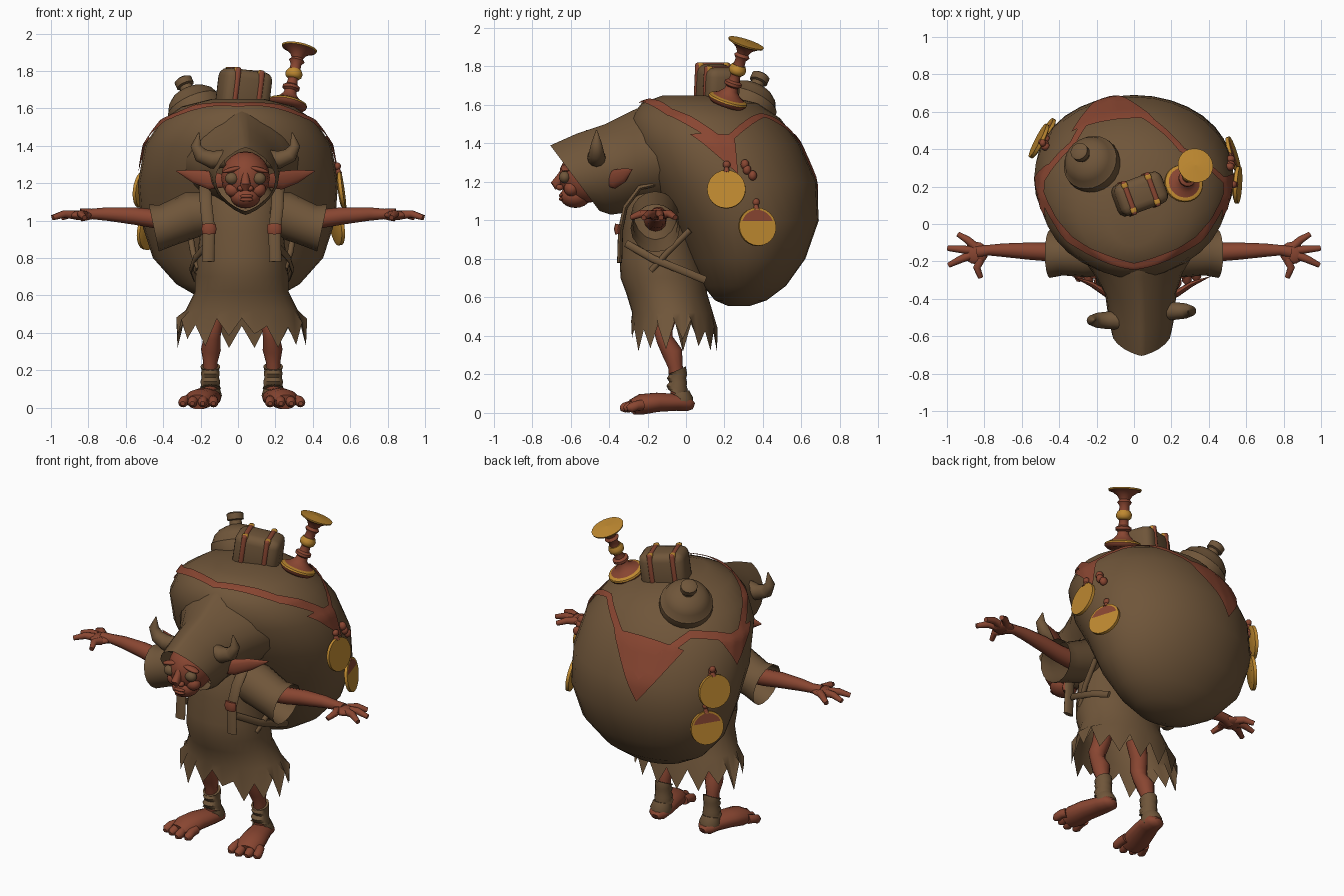
import bpy, bmesh, math, random
from mathutils import Vector, Euler
from mathutils.bvhtree import BVHTree

random.seed(4)
if "Cube" in bpy.data.objects:
    bpy.data.objects.remove(bpy.data.objects["Cube"])
made = []


def material(name, rgb):
    m = bpy.data.materials.new(name)
    m.use_nodes = True
    m.diffuse_color = (*rgb, 1)
    bsdf = next(n for n in m.node_tree.nodes if n.type == "BSDF_PRINCIPLED")
    bsdf.inputs["Base Color"].default_value = (*rgb, 1)
    return m


cloth = material("brown cloth", (.16, .092, .042))
skin = material("red brown skin", (.25, .061, .031))
gold = material("gold metal", (.52, .25, .03))


def finish(name, bm, mat):
    bmesh.ops.recalc_face_normals(bm, faces=bm.faces)
    me = bpy.data.meshes.new(name)
    bm.to_mesh(me)
    bm.free()
    me.materials.append(mat)
    ob = bpy.data.objects.new(name, me)
    bpy.context.collection.objects.link(ob)
    made.append(ob)
    return ob


def loft(name, rings, mat, cap=True, closed=True):
    bm = bmesh.new()
    rows = [[bm.verts.new(p) for p in ring] for ring in rings]
    n = len(rows[0])
    for a, b in zip(rows, rows[1:]):
        for k in range(n if closed else n - 1):
            j = (k + 1) % n
            bm.faces.new((a[k], a[j], b[j], b[k]))
    if cap:
        bm.faces.new(rows[0])
        bm.faces.new(rows[-1])
    return finish(name, bm, mat)


def tube(name, pts, radii, mat, squash=1, seg=12, cap=True):
    pts = [Vector(p) for p in pts]
    span = (pts[-1] - pts[0]).normalized()
    ref = Vector((0, 1, 0)) if abs(span.z) > .7 else Vector((0, 0, 1))
    rings = []
    for i, (p, r) in enumerate(zip(pts, radii)):
        t = (pts[min(i + 1, len(pts) - 1)] - pts[max(i - 1, 0)]).normalized()
        side = t.cross(ref).normalized()
        up = side.cross(t) * squash
        turn = [math.tau * k / seg for k in range(seg)]
        rings.append([p + (side * math.cos(a) + up * math.sin(a)) * r for a in turn])
    return loft(name, rings, mat, cap)


def turned(name, base, axis, profile, mat):
    base, axis = Vector(base), Vector(axis).normalized()
    return tube(name, [base + axis * h for h, r in profile], [r for h, r in profile], mat, seg=24)


def ball(name, loc, scale, mat, rot=(0, 0, 0)):
    bm = bmesh.new()
    bmesh.ops.create_uvsphere(bm, u_segments=16, v_segments=10, radius=1)
    ob = finish(name, bm, mat)
    ob.location, ob.scale, ob.rotation_euler = loc, scale, rot
    return ob


def oval(z, front, back, half, cx=0, n=32):
    turn = [math.tau * k / n for k in range(n)]
    return [Vector((cx + half * math.sin(a), (front + back) / 2 + (back - front) / 2 * math.cos(a), z))
            for a in turn]


# Great sack
levels = [(.555, .22, .33, .08), (.585, .15, .42, .2), (.66, .09, .52, .33), (.8, .02, .62, .455),
          (1, -.07, .69, .52), (1.2, -.2, .68, .535), (1.4, -.28, .59, .5),
          (1.53, -.29, .49, .415), (1.61, -.23, .37, .3), (1.65, -.12, .2, .14)]
sack = loft("sack", [oval(*lv) for lv in levels], cloth)
bm = bmesh.new()
bm.from_mesh(sack.data)
surface = BVHTree.FromBMesh(bm)
bm.free()
core = Vector((0, .2, 1.1))


def on_sack(p, lift=.012):
    d = (Vector(p) - core).normalized()
    hit, normal, _, _ = surface.ray_cast(core, d)
    return hit + d * lift, d


def drape(name, a, b, c, d, n=14, m=4):
    a, b, c, d = map(Vector, (a, b, c, d))
    rows = [[on_sack(a.lerp(b, i / n).lerp(d.lerp(c, i / n), j / m))[0] for i in range(n + 1)]
            for j in range(m + 1)]
    return loft(name, rows, skin, cap=False, closed=False)


# Red cloth border and hanging corners on the sack
top = Vector((0, .2, 1.8))
edge = [Vector(p) for p in [(0, -.24, 1.6), (.31, -.06, 1.49), (.5, .2, 1.36), (.27, .41, 1.54),
                            (-.13, .65, 1.22), (-.36, .45, 1.47), (-.5, .2, 1.36), (-.31, -.06, 1.49)]]
for a, b in zip(edge, edge[1:] + edge[:1]):
    drape("cloth_border", a, b, b.lerp(top, .09), a.lerp(top, .09))
for name, a, b, tip in [("right_side", (.44, .03, 1.43), (.47, .25, 1.44), (.53, .27, 1.24)),
                        ("left_side", (-.44, .04, 1.42), (-.45, .32, 1.42), (-.52, .25, 1.26)),
                        ("back", (.1, .54, 1.42), (-.34, .5, 1.4), (-.13, .68, 1.09))]:
    drape(name + "_cloth_corner", a, b, tip, tip, m=8)

# Hanging gold pans
for p, lower in [((.54, .21, 1.16), False), ((.53, .37, .965), True),
                 ((-.46, .42, 1.16), False), ((-.45, .46, .95), True)]:
    c, n = on_sack(p, .024)
    n = Vector((n.x, n.y * 1.25 - .08, .14)).normalized()
    up = (Vector((0, 0, 1)) - n * n.z).normalized()
    side = n.cross(up)
    turned("pan", c - n * .012, n, [(0, .08), (.008, .1), (.026, .1), (.026, .09), (.02, .086)], gold)
    if lower:
        # Red upper part of the pan and a clasp on the sack
        arc = [math.radians(20 + 14 * k) for k in range(11)]
        bm = bmesh.new()
        bm.faces.new([bm.verts.new(c + n * .015 + (side * math.cos(a) + up * math.sin(a)) * .088) for a in arc])
        finish("pan_red_segment", bm, skin)
        for dy, dz in [(-.05, .3), (-.02, .27), (-.06, .33)]:
            spot, _ = on_sack(c + Vector((0, dy, dz)), .01)
            ball("clasp", spot, (.024, .022, .026), skin)
    hook = [c + up * h for h in (.09, .11, .13)]
    tube("pan_handle", hook, [.02, .012, .012], skin)
    ball("pan_knob", hook[2], (.018, .02, .02), skin)

# Jug
turned("jug", (-.185, .28, 1.5), (-.4, .4, .92),
       [(0, .12), (.05, .145), (.1, .155), (.135, .152), (.14, .145), (.18, .128), (.21, .095), (.225, .06),
        (.232, .036), (.255, .034), (.26, .048), (.295, .048), (.303, .035)], cloth)

# Trunk with straps and studs
turn = Euler((0, .13, .35))
middle = Vector((.03, .16, 1.685))


def block(name, size, offset, mat, bevel):
    bm = bmesh.new()
    bmesh.ops.create_cube(bm, size=1)
    bmesh.ops.scale(bm, vec=size, verts=bm.verts)
    bmesh.ops.bevel(bm, geom=bm.edges[:], offset=bevel, segments=3, profile=.5, affect="EDGES")
    ob = finish(name, bm, mat)
    off = Vector(offset)
    off.rotate(turn)
    ob.location, ob.rotation_euler = middle + off, turn
    return ob


block("trunk", (.27, .18, .24), (0, 0, 0), cloth, .045)
for x in (-.075, .06):
    block("trunk_strap", (.03, .192, .252), (x, 0, 0), skin, .012)
    for y in (-.07, .07):
        block("trunk_stud", (.034, .034, .034), (x, y, .11), gold, .01)

# Candlestick
foot, lean = (.265, .215, 1.62), (.065, .1, .31)
for name, mat, profile in [
        ("base", skin, [(-.02, .085), (-.005, .102), (.004, .105)]),
        ("base_rim", gold, [(.004, .105), (.014, .102), (.022, .085)]),
        ("stem", skin, [(.02, .088), (.035, .06), (.06, .036), (.08, .032), (.09, .046), (.105, .046),
                        (.115, .03), (.14, .026), (.15, .03)]),
        ("knob", gold, [(.148, .03), (.16, .043), (.18, .046), (.2, .036)]),
        ("upper_stem", skin, [(.195, .03), (.23, .028), (.25, .042), (.265, .03), (.29, .045), (.31, .075),
                              (.318, .093)]),
        ("cup", gold, [(.316, .093), (.325, .096), (.335, .09), (.325, .075)])]:
    turned("candlestick_" + name, foot, lean, profile, mat)

# Tunic with ragged hem
cx = .02
rings = [oval(*lv, cx) for lv in [(1.2, -.26, -.08, .13), (1.1, -.32, -.02, .2), (.95, -.33, .03, .22),
                                  (.8, -.345, .07, .24), (.7, -.34, .1, .25), (.62, -.31, .11, .25),
                                  (.52, -.28, .14, .3)]]
hem = oval(.4, -.285, .165, .35, cx)
for k, p in enumerate(hem):
    p.z = random.uniform(.31, .4) if k % 2 else random.uniform(.42, .49)
loft("tunic", rings + [hem], cloth, cap=False)

# Hood running back into the sack
rings = []
for yt, zt, yb, zb, half, x in [(-.705, 1.39, -.45, 1.05, .16, .04), (-.57, 1.45, -.39, 1.03, .18, .04),
                                (-.42, 1.5, -.32, 1.04, .19, .035), (-.28, 1.57, -.24, 1.05, .24, .02),
                                (-.12, 1.64, -.1, 1.05, .34, .01), (.1, 1.64, .1, 1.05, .38, 0)]:
    ring = []
    for k in range(24):
        a = math.tau * k / 24
        t, s = (1 - math.cos(a)) / 2, math.sin(a)
        ring.append((x + half * math.copysign(abs(s) ** 1.55, s), yt + (yb - yt) * t, zt + (zb - zt) * t))
    rings.append(ring)
loft("hood", rings, cloth, cap=False)

# Face
hx = .04
ball("head", (hx, -.52, 1.23), (.13, .14, .14), skin)
ball("jaw", (hx, -.575, 1.125), (.08, .08, .06), skin)
tube("nose", [(hx, -.62, 1.28), (hx, -.65, 1.23), (hx, -.675, 1.19), (hx, -.665, 1.165)],
     [.016, .02, .028, .015], skin)
for z in (1.13, 1.112):
    ball("lip", (hx + .005, -.645, z), (.036, .016, .011), skin)

for s, word in ((-1, "right_"), (1, "left_")):
    # Head details
    def face(x, y, z):
        return (hx + s * x, y, z)
    ball(word + "eye", face(.073, -.63, 1.225), (.036, .03, .032), cloth)
    ball(word + "brow", face(.07, -.625, 1.272), (.055, .026, .014), skin, (0, s * .25, 0))
    ball(word + "cheek", face(.065, -.595, 1.165), (.045, .04, .04), skin)
    ball(word + "nostril", face(.025, -.655, 1.172), (.018, .02, .016), skin)
    tube(word + "ear", [face(.1, -.43, 1.21), face(.19, -.37, 1.215), face(.27, -.32, 1.235), face(.37, -.28, 1.265)],
         [.012, .019, .014, .001], skin, squash=2.6)
    hy = -.49 + .025 * s
    tube(word + "horn", [face(.11, hy, 1.33), face(.18, hy, 1.325), face(.24, hy, 1.35),
                         face(.265, hy, 1.4), face(.25, hy, 1.47)], [.05, .047, .04, .028, .003], cloth)

    # Arms, sleeves and hands
    def arm(x, y, z):
        return (s * x, y, z)
    tube(word + "sleeve", [arm(.08, -.16, 1.05), arm(.25, -.16, 1.03), arm(.38, -.16, .975), arm(.45, -.16, .96)],
         [.1, .125, .115, .128], cloth, seg=16, cap=False)
    tube(word + "arm", [arm(.2, -.16, 1), arm(.45, -.15, 1.01), arm(.56, -.145, 1.025), arm(.7, -.14, 1.035),
                        arm(.78, -.14, 1.035), arm(.84, -.15, 1.03)], [.06, .05, .046, .036, .028, .035], skin)
    ball(word + "palm", arm(.845, -.155, 1.028), (.065, .06, .025), skin)
    for a, b, c in [((.85, -.12), (.89, -.085), (.94, -.055)), ((.88, -.14), (.93, -.135), (.995, -.13)),
                    ((.88, -.17), (.93, -.19), (.99, -.22)), ((.82, -.19), (.84, -.235), (.82, -.285))]:
        tube(word + "finger", [arm(*a, 1.03), arm(*b, 1.035), arm(*c, 1.015)], [.023, .02, .014], skin)

    # Legs, ankle wraps and feet
    def leg(x, y, z):
        return (cx + s * x, y, z)
    tube(word + "leg", [leg(.12, -.1, .6), leg(.14, -.1, .5), leg(.155, -.12, .43), leg(.158, -.11, .38),
                        leg(.165, -.07, .31), leg(.168, -.055, .24), leg(.17, -.03, .05)],
         [.06, .052, .05, .044, .053, .038, .045], skin)
    tube(word + "ankle_wrap", [leg(.168, -.045 + .03 * (k % 2 - .5) * .3, .1 + .02 * k) for k in range(7)],
         [.056, .05, .053, .046, .05, .047, .053], cloth)
    tube(word + "instep_wrap", [leg(.17, -.02, .035), leg(.17, -.025, .065), leg(.17, -.035, .105)],
         [.055, .064, .052], cloth)
    tube(word + "foot", [leg(.165, .04, .035), leg(.167, .015, .045), leg(.175, -.05, .055), leg(.205, -.15, .055),
                         leg(.225, -.23, .045), leg(.235, -.28, .03)],
         [.025, .055, .066, .075, .08, .06], skin, squash=.68, seg=14)
    for d in (-.07, -.022, .024, .066):
        y = -.335 + abs(d + .03) * .4
        tube(word + "toe", [leg(.225 + d, -.23, .04), leg(.232 + d * 1.15, y + .04, .038),
                            leg(.235 + d * 1.2, y + .01, .026), leg(.236 + d * 1.2, y - .01, .022)],
             [.028, .025, .026, .012], skin)

    # Shoulder straps with buckles
    tube(word + "strap", [leg(.2, -.12, 1.2), leg(.195, -.24, 1.17), leg(.19, -.315, 1.07),
                          leg(.175, -.34, .95), leg(.18, -.345, .78)], [.033] * 5, cloth, squash=.4)
    tube(word + "buckle", [leg(.175, -.35, .93), leg(.175, -.355, .955), leg(.175, -.35, .98)],
         [.036, .04, .036], skin, squash=.5)
    tube(word + "lower_strap", [leg(.18, -.31, .88), leg(.25, -.17, .8), leg(.27, -.02, .74), leg(.25, .1, .69)],
         [.01] * 4, cloth, squash=2)
    tube(word + "side_strap", [leg(.23, -.18, .74), leg(.26, -.1, .83), leg(.28, .02, .95)],
         [.016] * 3, cloth)

bpy.ops.object.select_all(action="DESELECT")
for ob in made:
    ob.select_set(True)
bpy.context.view_layer.objects.active = sack
bpy.ops.object.shade_smooth_by_angle(angle=math.radians(48))
